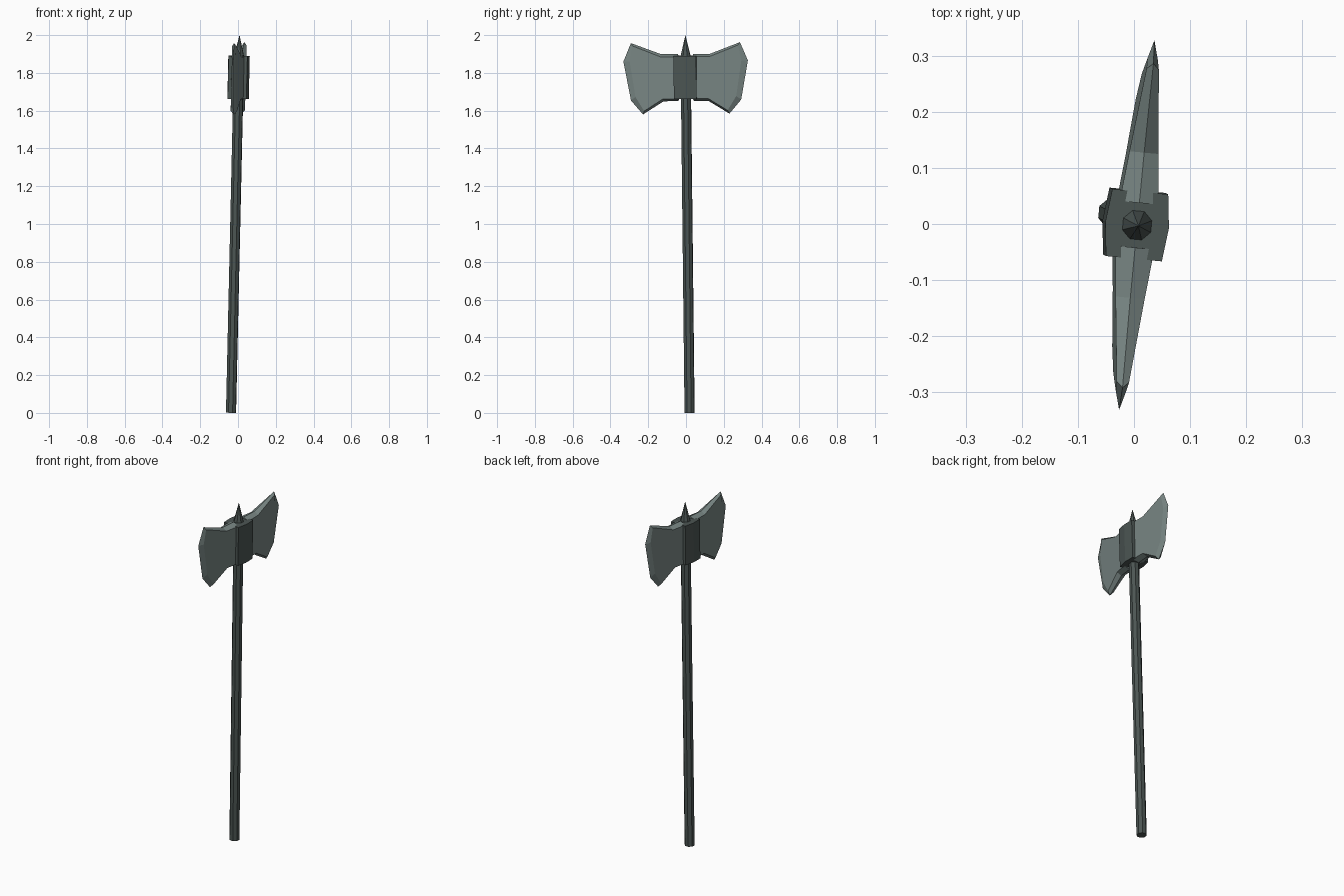
import bpy, bmesh, math
from mathutils import Matrix, Vector

if "Cube" in bpy.data.objects:
    bpy.data.objects.remove(bpy.data.objects["Cube"])

# Materials
def material(name, rgb):
    m = bpy.data.materials.new(name)
    m.diffuse_color = (*rgb, 1)
    m.use_nodes = True
    m.node_tree.nodes["Principled BSDF"].inputs["Base Color"].default_value = m.diffuse_color
    return m

blade_mat = material("pale steel", (0.19, 0.24, 0.23))
dark_mat = material("dark iron", (0.072, 0.092, 0.087))

# The whole axe leans a little and is turned about its shaft
lean = Vector((0, 0, 1)).rotation_difference(Vector((0.0225, -0.0112, 1))).to_matrix().to_4x4()
POSE = Matrix.Translation((-0.037, 0.019, 0.0007)) @ lean @ Matrix.Rotation(-0.095, 4, 'Z')

def finish(name, bm, mat):
    bmesh.ops.recalc_face_normals(bm, faces=bm.faces)
    bm.transform(POSE)
    me = bpy.data.meshes.new(name)
    bm.to_mesh(me)
    bm.free()
    me.materials.append(mat)
    ob = bpy.data.objects.new(name, me)
    bpy.context.collection.objects.link(ob)
    return ob

def cone(name, r1, r2, z1, z2, mat):
    bm = bmesh.new()
    bmesh.ops.create_cone(bm, cap_ends=True, segments=8, radius1=r1, radius2=r2, depth=z2 - z1,
                          matrix=Matrix.Translation((0, 0, (z1 + z2) / 2)) @ Matrix.Rotation(math.pi / 8, 4, 'Z'))
    return finish(name, bm, mat)

# Shaft and top spike
cone("shaft", 0.028, 0.028, 0, 1.75, dark_mat)
cone("top_spike", 0.03, 0, 1.88, 2.0, dark_mat)

# Collar: box with slightly peaked broad sides
bm = bmesh.new()
plan = [(0.05, -0.06), (0.057, 0), (0.05, 0.06), (-0.05, 0.06), (-0.057, 0), (-0.05, -0.06)]
base = bm.faces.new([bm.verts.new((x, y, 1.662)) for x, y in plan])
ext = bmesh.ops.extrude_face_region(bm, geom=[base])
bmesh.ops.translate(bm, vec=(0, 0, 0.228), verts=[v for v in ext["geom"] if isinstance(v, bmesh.types.BMVert)])
finish("collar", bm, dark_mat)

# Blades: ridge outline on the middle plane, inset outline on each side
ridge = [(0.04, 1.90), (0.13, 1.90), (0.29, 1.96), (0.331, 1.863),
         (0.293, 1.656), (0.23, 1.582), (0.12, 1.65), (0.04, 1.652)]
side = [(0.04, 1.886), (0.13, 1.886), (0.28, 1.945), (0.297, 1.863),
        (0.268, 1.675), (0.222, 1.60), (0.12, 1.664), (0.04, 1.664)]

def blade(name, sign):
    bm = bmesh.new()
    mid = [bm.verts.new((0, sign * y, z)) for y, z in ridge]
    n = len(mid)
    for s in (1, -1):
        inner = [bm.verts.new((s * (0.033 - (y - 0.06) * 0.1), sign * y, z)) for y, z in side]
        bm.faces.new(inner)
        for i in range(n):
            j = (i + 1) % n
            bm.faces.new((mid[i], mid[j], inner[j], inner[i]))
    return finish(name, bm, blade_mat)

blade("rear_blade", 1)
blade("front_blade", -1)
